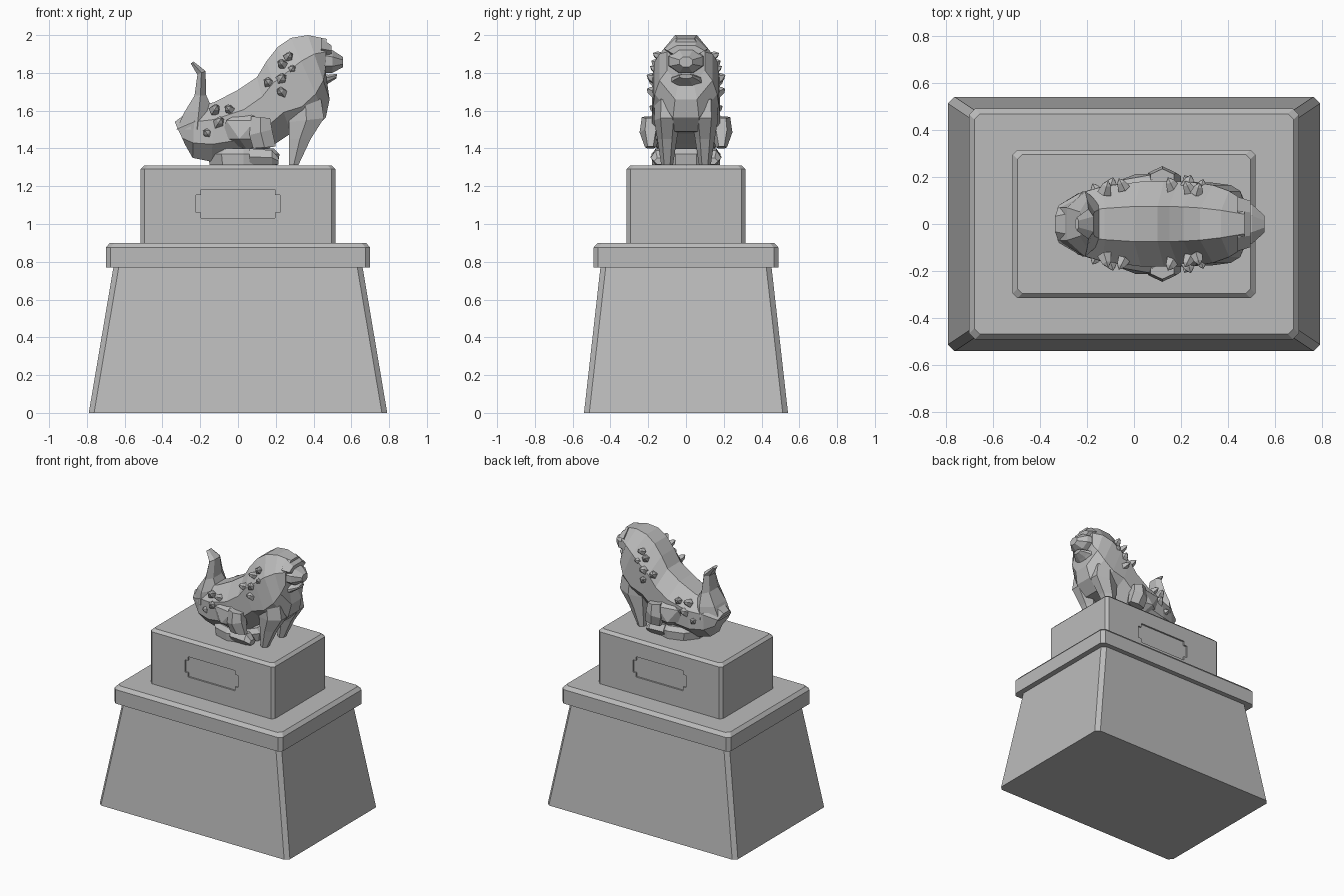
import bpy, bmesh, math
from mathutils import Vector

cube = bpy.data.objects.get("Cube")
if cube:
    bpy.data.objects.remove(cube, do_unlink=True)

stone = bpy.data.materials.new("grey stone")
stone.use_nodes = True
GREY = (0.5, 0.5, 0.5, 1)
stone.diffuse_color = GREY
stone.node_tree.nodes["Principled BSDF"].inputs["Base Color"].default_value = GREY


def finish(name, bm):
    """Turn a bmesh into a flat shaded stone object."""
    bmesh.ops.recalc_face_normals(bm, faces=bm.faces)
    mesh = bpy.data.meshes.new(name)
    bm.to_mesh(mesh)
    bm.free()
    mesh.materials.append(stone)
    obj = bpy.data.objects.new(name, mesh)
    bpy.context.collection.objects.link(obj)
    return obj


def loft(name, rings):
    """Skin a list of equal rings of points and cap both ends."""
    bm = bmesh.new()
    loops = [[bm.verts.new(p) for p in ring] for ring in rings]
    n = len(loops[0])
    for a, b in zip(loops, loops[1:]):
        for i in range(n):
            j = (i + 1) % n
            bm.faces.new((a[i], a[j], b[j], b[i]))
    bm.faces.new(loops[0][::-1])
    bm.faces.new(loops[-1])
    return finish(name, bm)


def slab(name, levels, cut):
    """Chamfered rectangular block from (z, half x, half y) levels."""
    rings = []
    for z, x, y in levels:
        quarter = [(x, y - cut), (x - cut, y)]
        ring = quarter + [(-a, b) for a, b in quarter[::-1]]
        ring += [(-a, -b) for a, b in ring]
        rings.append([(a, b, z) for a, b in ring])
    return loft(name, rings)


def section(upper, lower, width, y=0.0, sides=8):
    """Flat-topped oval ring between two points of the side profile."""
    u, l = Vector((upper[0], y, upper[1])), Vector((lower[0], y, lower[1]))
    mid, half = (u + l) / 2, (u - l) / 2
    grow = 1 / math.cos(math.pi / sides)
    ring = []
    for i in range(sides):
        a = math.tau * (i + 0.5) / sides
        ring.append(mid + half * math.cos(a) * grow + Vector((0, width * math.sin(a) * grow, 0)))
    return ring


def form(name, rows, y=0.0, sides=8):
    return loft(name, [section(u, l, w, y, sides) for u, l, w in rows])


def blob(name, centre, radii):
    bm = bmesh.new()
    bmesh.ops.create_icosphere(bm, subdivisions=1, radius=1)
    for v in bm.verts:
        v.co = Vector([c + r * p for c, r, p in zip(centre, radii, v.co)])
    return finish(name, bm)


# Pedestal
slab("tapered_plinth", [(0, 0.79, 0.54), (0.78, 0.658, 0.452)], 0.028)
slab("cap_slab", [(0.77, 0.7, 0.49), (0.875, 0.7, 0.49), (0.9, 0.678, 0.468)], 0.025)
block = slab("upper_block", [(0.89, 0.515, 0.315), (1.29, 0.515, 0.315), (1.31, 0.495, 0.295)], 0.02)

# Recessed plaque with notched corners on both long sides
corner = [(0.222, 0.046), (0.197, 0.046), (0.197, 0.076)]
outline = corner + [(-x, z) for x, z in corner[::-1]]
outline += [(-x, -z) for x, z in outline]
for side, label in ((-1, "front"), (1, "back")):
    cutter = loft(label + "_plaque_cutter", [[(x, side * y, 1.107 + z) for x, z in outline] for y in (0.303, 0.34)])
    cutter.hide_render = True
    mod = block.modifiers.new("plaque", 'BOOLEAN')
    mod.object, mod.operation, mod.solver = cutter, 'DIFFERENCE', 'EXACT'
    bpy.context.view_layer.update()
    carved = bpy.data.meshes.new_from_object(block.evaluated_get(bpy.context.evaluated_depsgraph_get()))
    block.modifiers.clear()
    block.data = carved
    bpy.data.objects.remove(cutter, do_unlink=True)

# Seated lion: body, mane and skull in one skin
form("lion_body", [
    ((-0.335, 1.54), (-0.28, 1.42), 0.08),
    ((-0.23, 1.62), (-0.24, 1.35), 0.13),
    ((-0.125, 1.645), (-0.14, 1.33), 0.16),
    ((0.0, 1.71), (0.1, 1.35), 0.18),
    ((0.10, 1.777), (0.19, 1.42), 0.18),
    ((0.15, 1.86), (0.28, 1.48), 0.18),
    ((0.21, 1.937), (0.39, 1.49), 0.175),
    ((0.28, 1.985), (0.465, 1.565), 0.165),
    ((0.37, 2.0), (0.485, 1.66), 0.14),
    ((0.47, 1.98), (0.46, 1.745), 0.1)])
form("rump_base", [((-0.15, 1.312), (0.21, 1.312), 0.17), ((-0.16, 1.37), (0.22, 1.37), 0.175),
                   ((-0.13, 1.40), (0.19, 1.40), 0.15)], sides=10)

# Face
form("brow", [((0.44, 1.985), (0.44, 1.87), 0.1), ((0.495, 1.945), (0.495, 1.89), 0.085)], sides=6)
form("muzzle", [((0.43, 1.935), (0.43, 1.80), 0.1), ((0.5, 1.92), (0.5, 1.80), 0.085),
                ((0.555, 1.885), (0.555, 1.83), 0.035)])
form("lower_jaw", [((0.42, 1.80), (0.42, 1.70), 0.1), ((0.48, 1.79), (0.48, 1.745), 0.07),
                   ((0.525, 1.795), (0.52, 1.77), 0.035)])

# Upright tail
form("tail", [((-0.11, 1.50), (-0.325, 1.50), 0.12), ((-0.13, 1.60), (-0.285, 1.59), 0.12),
              ((-0.168, 1.68), (-0.23, 1.68), 0.09), ((-0.172, 1.81), (-0.215, 1.79), 0.055),
              ((-0.235, 1.86), (-0.25, 1.85), 0.025)], sides=6)

# Curl positions along the mane and rump: x, y, z, size
curls = [(0.27, 0.145, 1.89, 0.035), (0.23, 0.155, 1.85, 0.035), (0.285, 0.16, 1.82, 0.035),
         (0.16, 0.165, 1.75, 0.04), (0.23, 0.17, 1.77, 0.045), (0.23, 0.175, 1.70, 0.04),
         (-0.12, 0.15, 1.61, 0.04), (-0.05, 0.165, 1.61, 0.035), (-0.10, 0.16, 1.54, 0.045),
         (-0.16, 0.14, 1.48, 0.04)]

for side, label in ((1, "left"), (-1, "right")):
    # Forelegs tapering to small feet
    form(label + "_foreleg", [((0.44, 1.66), (0.27, 1.68), 0.055), ((0.455, 1.56), (0.27, 1.54), 0.06),
                              ((0.385, 1.45), (0.27, 1.45), 0.045), ((0.32, 1.312), (0.27, 1.312), 0.027)],
         side * 0.1, 6)
    # Hind legs
    blob(label + "_haunch", (0.05, side * 0.14, 1.5), (0.155, 0.085, 0.11))
    form(label + "_knee", [((0.17, 1.56), (0.07, 1.57), 0.04), ((0.18, 1.50), (0.06, 1.47), 0.05),
                           ((0.2, 1.41), (0.08, 1.40), 0.025)], side * 0.188, 6)
    form(label + "_hind_paw", [((0.06, 1.40), (0.06, 1.312), 0.045), ((0.18, 1.39), (0.18, 1.312), 0.045),
                               ((0.215, 1.35), (0.215, 1.315), 0.03)], side * 0.135, 6)
    # Curls: squat knobs, each with a tip swept outward and back
    for i, (x, y, z, s) in enumerate(curls):
        bm = bmesh.new()
        bmesh.ops.create_cone(bm, cap_ends=True, segments=5, radius1=s * 0.8, radius2=s * 0.5, depth=s)
        top = max(bm.faces, key=lambda f: f.calc_center_median().z)
        bmesh.ops.poke(bm, faces=[top], offset=s * 0.5)
        aim = Vector((-0.5 if i % 2 else 0.3, side, 0.5))
        turn = aim.to_track_quat('Z', 'Y')
        for v in bm.verts:
            v.co = turn @ v.co + Vector((x, side * y, z))
        finish(f"{label}_curl_{i + 1}", bm)
